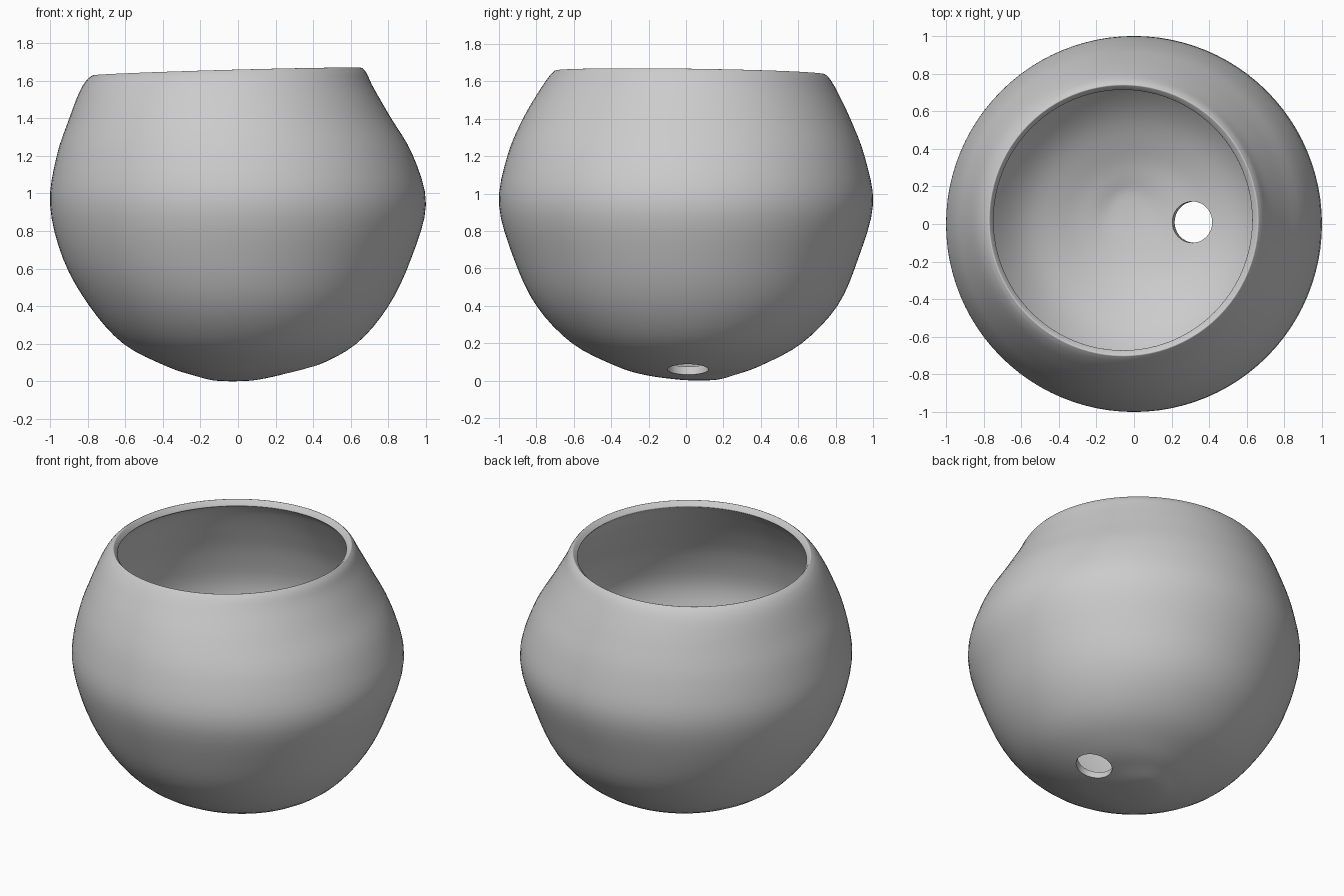
import bpy
import bmesh
from math import sin, cos, pi
from mathutils import Vector

old = bpy.data.objects.get("Cube")
if old:
    bpy.data.objects.remove(old, do_unlink=True)

# Clay colour
clay = bpy.data.materials.new("grey_clay")
clay.use_nodes = True
clay.diffuse_color = (0.6, 0.6, 0.6, 1)
bsdf = clay.node_tree.nodes["Principled BSDF"]
bsdf.inputs["Base Color"].default_value = clay.diffuse_color
bsdf.inputs["Roughness"].default_value = 0.8

# Hand-shaped outline: height, left edge, right edge, front edge, back edge
OUTLINE = [Vector(row) for row in (
    (0, -.03, -.03, .07, .07),
    (.005, -.13, .08, -.04, .17),
    (.03, -.23, .21, -.22, .26),
    (.08, -.38, .41, -.38, .40),
    (.2, -.61, .63, -.61, .62),
    (.4, -.79, .80, -.80, .81),
    (.65, -.93, .92, -.92, .92),
    (.94, -1, 1, -1, 1),
    (1.2, -.965, .93, -.955, .955),
    (1.4, -.90, .81, -.87, .88),
    (1.55, -.845, .72, -.78, .81),
    (1.62, -.805, .685, -.73, .77),
    (1.65, -.77, .66, -.70, .74),
)]
SEGMENTS = 96
STEPS = 4


def smooth_rows(rows, steps):
    """Run a smooth curve through the outline rows."""
    result = []
    last = len(rows) - 1
    for i in range(last):
        a, b, c, d = rows[max(i - 1, 0)], rows[i], rows[i + 1], rows[min(i + 2, last)]
        for s in range(steps):
            t = s / steps
            result.append(b + (c - a) * t / 2
                          + (a - b * 2.5 + c * 2 - d / 2) * t ** 2
                          + (b * 1.5 - a / 2 - c * 1.5 + d / 2) * t ** 3)
    return result + [rows[last]]


def make_ring(bm, row):
    """Oval ring; the upper rings tip gently so the rim is uneven."""
    z, left, right, front, back = row
    tilt = 0.022 * max(0, z / 1.65) ** 6
    ring = []
    for j in range(SEGMENTS):
        a = 2 * pi * j / SEGMENTS
        ring.append(bm.verts.new((
            (left + right) / 2 + (right - left) / 2 * cos(a),
            (front + back) / 2 + (back - front) / 2 * sin(a),
            z + tilt * cos(a + 0.45))))
    return ring


# Outer skin of the bowl
bm = bmesh.new()
rows = smooth_rows(OUTLINE, STEPS)
pole = bm.verts.new((rows[0][1], rows[0][3], 0))
rings = [make_ring(bm, row) for row in rows[1:]]
for j in range(SEGMENTS):
    k = (j + 1) % SEGMENTS
    bm.faces.new((pole, rings[0][k], rings[0][j]))
    for low, high in zip(rings, rings[1:]):
        bm.faces.new((low[j], low[k], high[k], high[j]))
mesh = bpy.data.meshes.new("bowl")
bm.to_mesh(mesh)
bm.free()
mesh.materials.append(clay)
bowl = bpy.data.objects.new("bowl", mesh)
bpy.context.collection.objects.link(bowl)

# Cutter for the drain hole, square to the sloping floor
bpy.ops.mesh.primitive_cylinder_add(
    vertices=40, radius=0.11, depth=0.3,
    location=(0.318, 0.01, 0.075), rotation=(0, -0.28, 0))
cutter = bpy.context.object
cutter.name = "drain_hole_cutter"
cutter.data.materials.append(clay)
cutter.hide_render = True

# Wall thickness, rounded lip, drain hole
wall = bowl.modifiers.new("wall", 'SOLIDIFY')
wall.thickness = 0.045
wall.offset = -1
lip = bowl.modifiers.new("lip", 'BEVEL')
lip.width = 0.015
lip.segments = 4
lip.limit_method = 'ANGLE'
lip.angle_limit = 0.8
drain = bowl.modifiers.new("drain", 'BOOLEAN')
drain.operation = 'DIFFERENCE'
drain.object = cutter

bpy.ops.object.select_all(action='DESELECT')
bowl.select_set(True)
bpy.context.view_layer.objects.active = bowl
for name in ("wall", "lip", "drain"):
    bpy.ops.object.modifier_apply(modifier=name)
bpy.data.objects.remove(cutter, do_unlink=True)
bpy.ops.object.shade_smooth_by_angle(angle=0.7)
